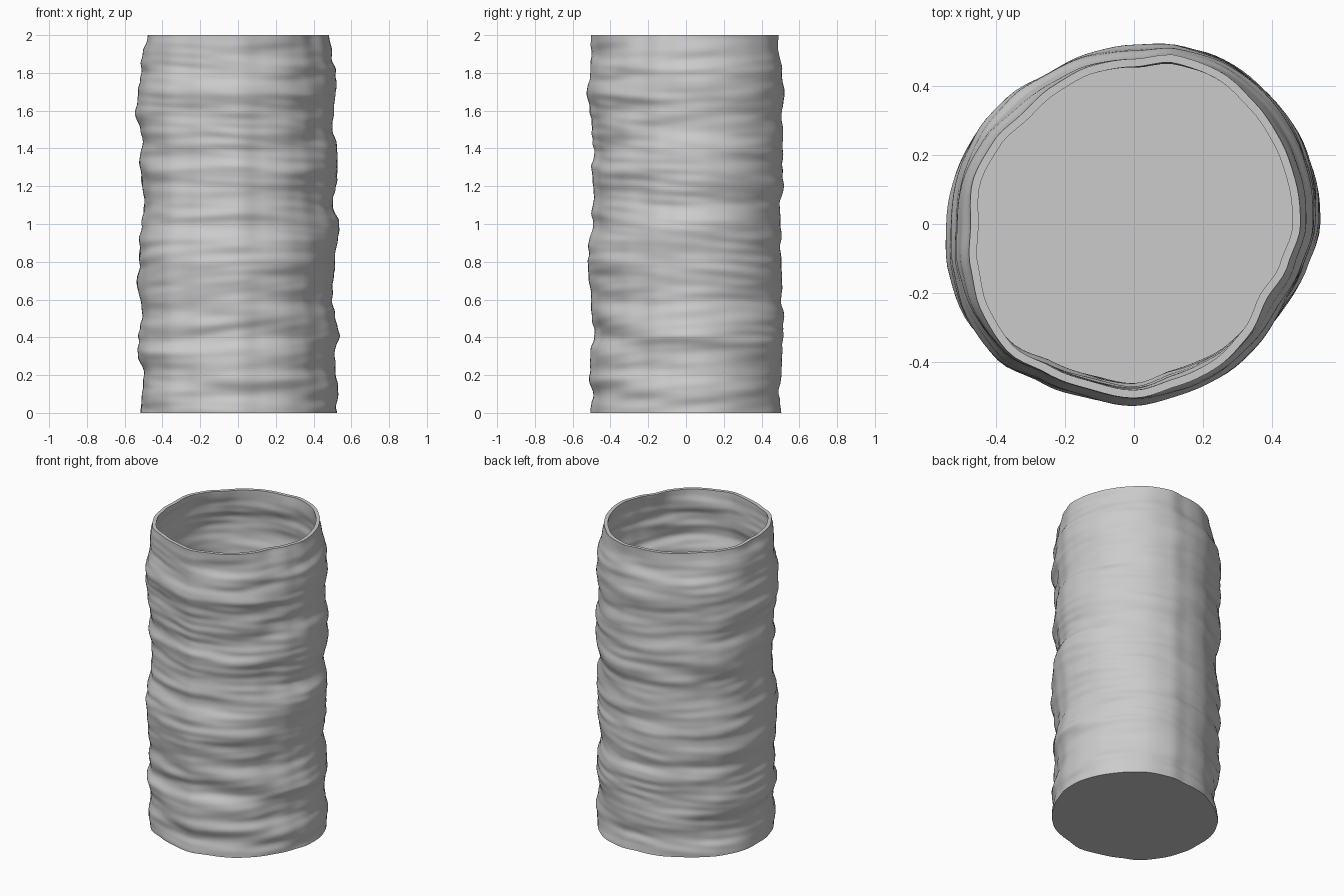
import bpy, bmesh, math
from mathutils import Vector, noise

cube = bpy.data.objects.get("Cube")
if cube:
    bpy.data.objects.remove(cube)

SEGMENTS, RINGS = 112, 180
HEIGHT, WALL, FLOOR = 2.0, 0.023, 0.03

# Plan outlines: narrow rim and widest bulges, thousandths, anticlockwise from +x
RIM = [485, 490, 495, 500, 510, 505, 478, 475, 465, 458, 475, 485,
       475, 490, 505, 510, 487, 482, 492, 468, 465, 455, 437, 462]
BULGE = [535, 545, 550, 550, 545, 535, 520, 515, 508, 530, 540, 540,
         540, 550, 560, 560, 530, 517, 522, 515, 515, 510, 510, 517]

# Side silhouettes from bottom to top, thousandths beyond BASE
BASE = 0.47
SIDES = [
    [60, 65, 45, 40, 60, 45, 35, 40, 42, 52, 58, 35, 48, 55, 52, 36, 42, 46, 45, 32, 12],
    [20, 18, 20, 28, 30, 40, 20, 32, 40, 28, 20, 22, 36, 45, 42, 36, 24, 48, 40, 10, 6],
    [40, 30, 30, 52, 58, 40, 50, 64, 50, 55, 40, 25, 38, 50, 38, 45, 70, 55, 46, 34, 4],
    [35, 30, 38, 36, 16, 34, 30, 38, 54, 40, 25, 22, 20, 24, 22, 30, 30, 50, 38, 30, 34],
]


def sample(values, t):
    """Smoothly read a list at a fractional index."""
    i = min(int(t), len(values) - 1)
    j = min(i + 1, len(values) - 1)
    f = t - i
    f = f * f * (3 - 2 * f)
    return values[i] * (1 - f) + values[j] * f


def outline(values, angle):
    t = angle / math.tau * len(values)
    return sample(values + values[:1], t) / 1000


def radius(angle, z):
    """Wall radius: bulge amount from the four sides plus stretched ripples."""
    rim, bulge = outline(RIM, angle), outline(BULGE, angle)
    row = z / HEIGHT * (len(SIDES[0]) - 1)
    amounts = []
    for k, side in enumerate(SIDES):
        a = k * math.pi / 2
        low, high = outline(RIM, a), outline(BULGE, a)
        amounts.append((BASE + sample(side, row) / 1000 - low) / (high - low))
    amount = sample(amounts + amounts[:1], angle / math.tau * 4)
    c, s = math.cos(angle), math.sin(angle)
    tilt = 0.04 * math.sin(angle + 3 * z)
    broad = noise.noise(Vector((c * 1.3, s * 1.3, (z + tilt) * 9)))
    fine = noise.noise(Vector((c * 1.7 + 5, s * 1.7, (z - tilt) * 23)))
    fade = min(1, 0.3 + (HEIGHT - z) * 5)
    return rim + (bulge - rim) * amount + fade * (0.014 * broad + 0.007 * fine)


# Hollow rippled vessel: outer wall up, over the rim, inner wall down to the floor
bm = bmesh.new()
outer_levels = [HEIGHT * i / RINGS for i in range(RINGS + 1)]
inner_levels = [HEIGHT - (HEIGHT - FLOOR) * i / RINGS for i in range(RINGS + 1)]
rings = []
for inset, levels in ((0, outer_levels), (WALL, inner_levels)):
    for z in levels:
        ring = []
        for i in range(SEGMENTS):
            a = math.tau * i / SEGMENTS
            r = radius(a, z) - inset
            ring.append(bm.verts.new((r * math.cos(a), r * math.sin(a), z)))
        rings.append(ring)

for lower, upper in zip(rings, rings[1:]):
    for i in range(SEGMENTS):
        j = (i + 1) % SEGMENTS
        bm.faces.new((lower[i], lower[j], upper[j], upper[i]))
bm.faces.new(list(reversed(rings[0])))
bm.faces.new(rings[-1])

mesh = bpy.data.meshes.new("rippled_vessel")
bm.to_mesh(mesh)
bm.free()
vessel = bpy.data.objects.new("rippled_vessel", mesh)
bpy.context.collection.objects.link(vessel)

# Plain grey material
grey = bpy.data.materials.new("light_grey")
grey.use_nodes = True
colour = (0.6, 0.6, 0.6, 1)
grey.diffuse_color = colour
grey.node_tree.nodes["Principled BSDF"].inputs["Base Color"].default_value = colour
mesh.materials.append(grey)

# Smooth walls with crisp rim and base edges
bpy.ops.object.select_all(action='DESELECT')
vessel.select_set(True)
bpy.context.view_layer.objects.active = vessel
bpy.ops.object.shade_smooth_by_angle(angle=math.radians(40))
